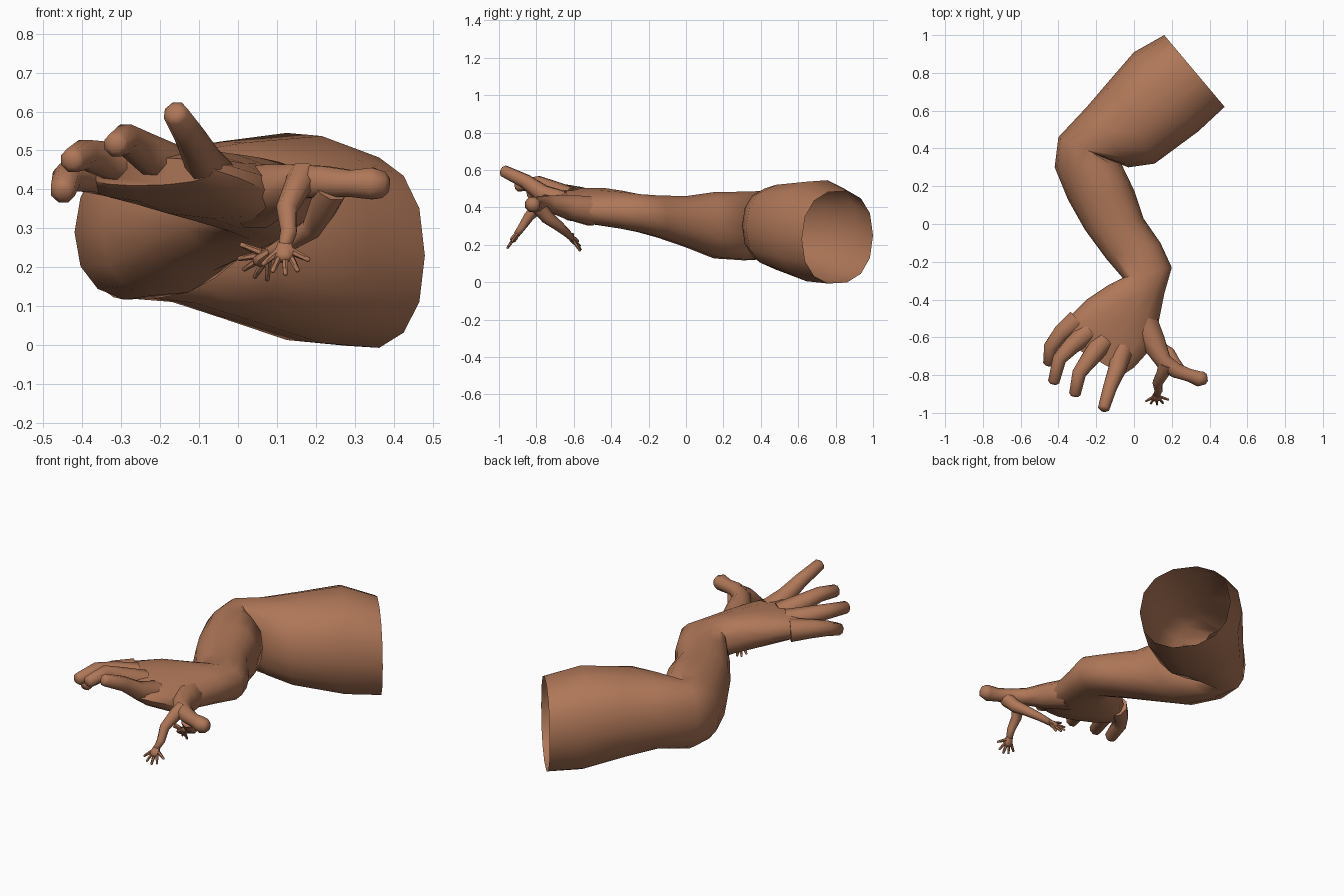
import bpy, bmesh, math
from mathutils import Vector

if "Cube" in bpy.data.objects:
    bpy.data.objects.remove(bpy.data.objects["Cube"])

skin = bpy.data.materials.new("brown_skin")
skin.diffuse_color = (0.43, 0.185, 0.098, 1)
skin.use_nodes = True
skin.node_tree.nodes["Principled BSDF"].inputs["Base Color"].default_value = skin.diffuse_color


def finish(bm, name):
    bmesh.ops.recalc_face_normals(bm, faces=bm.faces)
    me = bpy.data.meshes.new(name)
    bm.to_mesh(me)
    bm.free()
    me.materials.append(skin)
    ob = bpy.data.objects.new(name, me)
    bpy.context.collection.objects.link(ob)
    bpy.ops.object.select_all(action='DESELECT')
    ob.select_set(True)
    bpy.context.view_layer.objects.active = ob
    bpy.ops.object.shade_smooth_by_angle(angle=math.radians(50))
    return ob


def skin_rings(bm, rings, cap_start, cap_end):
    loops = [[bm.verts.new(p) for p in r] for r in rings]
    n = len(loops[0])
    for a, b in zip(loops, loops[1:]):
        for i in range(n):
            j = (i + 1) % n
            bm.faces.new((a[i], a[j], b[j], b[i]))
    if cap_start:
        bm.faces.new(loops[0][::-1])
    if cap_end:
        bm.faces.new(loops[-1])


def tube(bm, pts, radii, n=8, flat=1.0):
    """Round limb along a path with a blunt rounded tip."""
    pts = [Vector(p) for p in pts]
    radii = list(radii)
    d = (pts[-1] - pts[-2]).normalized()
    pts.append(pts[-1] + d * radii[-1] * 0.4)
    radii.append(radii[-1] * 0.55)
    rings = []
    for k, p in enumerate(pts):
        t = (pts[min(k + 1, len(pts) - 1)] - pts[max(k - 1, 0)]).normalized()
        ref = Vector((0, 0, 1)) if abs(t.z) < 0.9 else Vector((0, 1, 0))
        s = t.cross(ref).normalized()
        u = s.cross(t)
        rings.append([p + radii[k] * (math.cos(a) * s + math.sin(a) * flat * u)
                      for a in [2 * math.pi * (i + 0.5) / n for i in range(n)]])
    skin_rings(bm, rings, True, True)


# Arm and palm: each section = outer edge xyz, inner edge xyz, half thickness
sections = [
    (0.16, 1.00, .25, 0.48, 0.62, .23, .25),
    (0.00, 0.91, .29, 0.34, 0.49, .26, .272),
    (-0.13, 0.76, .30, 0.11, 0.32, .29, .232),
    (-0.25, 0.62, .31, -0.03, 0.30, .30, .20),
    (-0.40, 0.46, .30, -0.18, 0.36, .31, .185),
    (-0.42, 0.30, .29, -0.07, 0.325, .31, .185),
    (-0.35, 0.13, .29, 0.00, 0.18, .32, .178),
    (-0.26, -0.03, .32, 0.05, 0.03, .33, .138),
    (-0.15, -0.18, .35, 0.14, -0.10, .35, .115),
    (-0.06, -0.285, .37, 0.20, -0.23, .37, .103),
    (-0.13, -0.32, .40, 0.16, -0.37, .375, .10),
    (-0.25, -0.40, .43, 0.13, -0.52, .38, .095),
    (-0.34, -0.49, .44, 0.09, -0.66, .39, .085),
    (-0.40, -0.56, .43, 0.00, -0.76, .43, .062),
    (-0.39, -0.61, .44, -0.06, -0.80, .45, .035),
]
N = 14
rings = []
for s in sections:
    L, R, h = Vector(s[:3]), Vector(s[3:6]), s[6]
    ring = []
    for i in range(N):
        a = 2 * math.pi * i / N
        c, q = math.cos(a), math.sin(a)
        c = math.copysign(abs(c) ** 0.88, c)
        q = math.copysign(abs(q) ** 0.88, q)
        ring.append((L + R) / 2 + (R - L) / 2 * c + Vector((0, 0, h * q)))
    rings.append(ring)
bm = bmesh.new()
skin_rings(bm, rings, False, True)
finish(bm, "arm_and_palm")

# Four fingers, each rising from the knuckle then reaching forward
fingers = {
    "little_finger": [(-.30, -.51, .435), (-.385, -.58, .44), (-.44, -.65, .43), (-.45, -.735, .395)],
    "ring_finger": [(-.24, -.57, .45), (-.33, -.645, .475), (-.395, -.715, .49), (-.425, -.835, .475)],
    "middle_finger": [(-.16, -.62, .45), (-.235, -.715, .495), (-.29, -.79, .53), (-.313, -.90, .515)],
    "index_finger": [(-.06, -.66, .43), (-.09, -.77, .475), (-.125, -.86, .54), (-.16, -.975, .595)],
}
for name, path in fingers.items():
    bm = bmesh.new()
    tube(bm, path, [.062, .05, .040, .033])
    finish(bm, name)

# Thumb that splits off the side of the palm
bm = bmesh.new()
tube(bm, [(.04, -.50, .38), (.10, -.62, .40), (.155, -.725, .42), (.22, -.775, .42),
          (.29, -.80, .415), (.345, -.82, .415), (.372, -.815, .412)],
     [.085, .07, .047, .043, .037, .044, .037])
finish(bm, "thumb")


# Tiny arms hanging from the thumb, each with a spread five-fingered hand
def tiny_arm(name, path, radii, forward, side):
    bm = bmesh.new()
    tube(bm, path, radii)
    wrist = Vector(path[-1])
    f = Vector(forward).normalized()
    s = Vector(side)
    s = (s - f * s.dot(f)).normalized()
    tube(bm, [wrist - f * .01, wrist + f * .02, wrist + f * .038], [.018, .026, .024], 8, 0.7)
    for deg, length in ((-62, .055), (-26, .068), (-4, .074), (18, .07), (42, .062)):
        a = math.radians(deg)
        d = f * math.cos(a) + s * math.sin(a)
        base = wrist + f * .015 + s * .018 * math.sin(a)
        tube(bm, [base, base + d * length * .6, base + d * length], [.010, .008, .006], 6)
    finish(bm, name)


tiny_arm("tiny_front_arm",
         [(.17, -.74, .43), (.155, -.785, .41), (.125, -.84, .35), (.13, -.88, .29), (.12, -.905, .255)],
         [.045, .036, .028, .022, .017], (-.05, -.55, -.8), (-1, 0, 0))
tiny_arm("tiny_back_arm",
         [(.24, -.785, .40), (.215, -.74, .345), (.19, -.68, .30), (.13, -.635, .262), (.08, -.61, .235)],
         [.042, .036, .028, .022, .017], (-.6, .45, -.45), (.5, .3, -.7))
